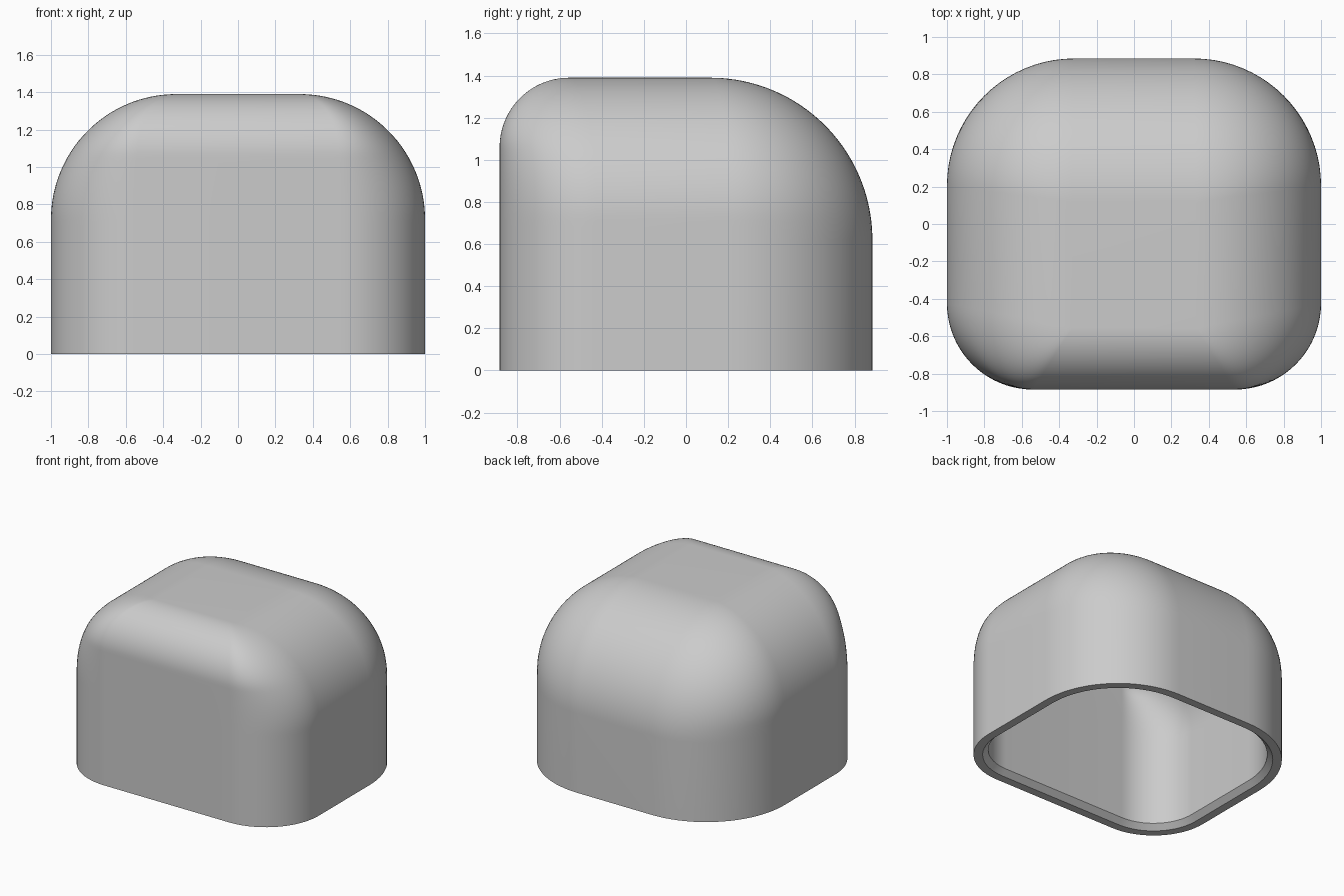
import bpy, bmesh, math

cube = bpy.data.objects.get("Cube")
if cube:
    bpy.data.objects.remove(cube, do_unlink=True)

# Overall size, top fillet radii and vertical corner radii
HALF_X, HALF_Y, TOP = 1.0, 0.885, 1.39
SIDE_R, FRONT_R, BACK_R = 0.67, 0.33, 0.77
FRONT_CORNER, BACK_CORNER = 0.46, 0.68
WALL = 0.105
RIM = 0.065
STEPS, CORNER_STEPS = 40, 20


def reach(half, r, z, d):
    """Distance from the axis to a wall at height z, offset inward by d."""
    h = max(0.0, z - (TOP - r))
    return half - r + math.sqrt(max(0.0, (r - d) ** 2 - h * h))


def progress(half, r, z, d):
    """How far the top fillet has run: 0 on the wall, 1 on the flat top."""
    return (half - d - reach(half, r, z, d)) / (r - d)


def corner(z, d, end_r, plan_r):
    """Quarter-ellipse corner from the side wall to an end wall."""
    ex, ey = reach(HALF_X, SIDE_R, z, d), reach(HALF_Y, end_r, z, d)
    cx = HALF_X - plan_r + (plan_r - SIDE_R) * progress(HALF_Y, end_r, z, d)
    cy = HALF_Y - plan_r + (plan_r - end_r) * progress(HALF_X, SIDE_R, z, d)
    angles = [math.pi / 2 * i / CORNER_STEPS for i in range(CORNER_STEPS + 1)]
    return [(cx + (ex - cx) * math.cos(a), cy + (ey - cy) * math.sin(a)) for a in angles]


def section(z, d):
    """Closed horizontal outline of the shell at height z."""
    back = corner(z, d, BACK_R, BACK_CORNER)
    front = corner(z, d, FRONT_R, FRONT_CORNER)
    pts = back + [(-x, y) for x, y in reversed(back)]
    pts += [(-x, -y) for x, y in front] + [(x, -y) for x, y in reversed(front)]
    return [(x, y, z) for x, y in pts]


def dome_heights(d):
    low = TOP - BACK_R
    return [low + (BACK_R - d) * math.sin(math.pi / 2 * i / STEPS) for i in range(STEPS + 1)]


# Outer skin down to the rim, chamfered mouth, then the cavity back up
rings = [section(z, 0) for z in reversed(dome_heights(0))]
rings += [section(0, 0), section(0, RIM), section(WALL - RIM, WALL)]
rings += [section(z, WALL) for z in dome_heights(WALL)]

bm = bmesh.new()
loops = [[bm.verts.new(p) for p in ring] for ring in rings]
for a, b in zip(loops, loops[1:]):
    for i in range(len(a)):
        j = (i + 1) % len(a)
        bm.faces.new((a[i], a[j], b[j], b[i]))
bm.faces.new(loops[0])
bm.faces.new(loops[-1])
bmesh.ops.remove_doubles(bm, verts=bm.verts, dist=0.0001)
bmesh.ops.recalc_face_normals(bm, faces=bm.faces)

mesh = bpy.data.meshes.new("rounded_shell")
bm.to_mesh(mesh)
bm.free()
shell = bpy.data.objects.new("rounded_shell", mesh)
bpy.context.collection.objects.link(shell)

# Plain grey material
grey = bpy.data.materials.new("plain_grey")
grey.use_nodes = True
colour = (0.6, 0.6, 0.6, 1.0)
grey.diffuse_color = colour
grey.node_tree.nodes["Principled BSDF"].inputs["Base Color"].default_value = colour
mesh.materials.append(grey)

# Smooth surface with sharp rim edges
bpy.ops.object.select_all(action="DESELECT")
shell.select_set(True)
bpy.context.view_layer.objects.active = shell
bpy.ops.object.shade_smooth_by_angle(angle=math.radians(30))
